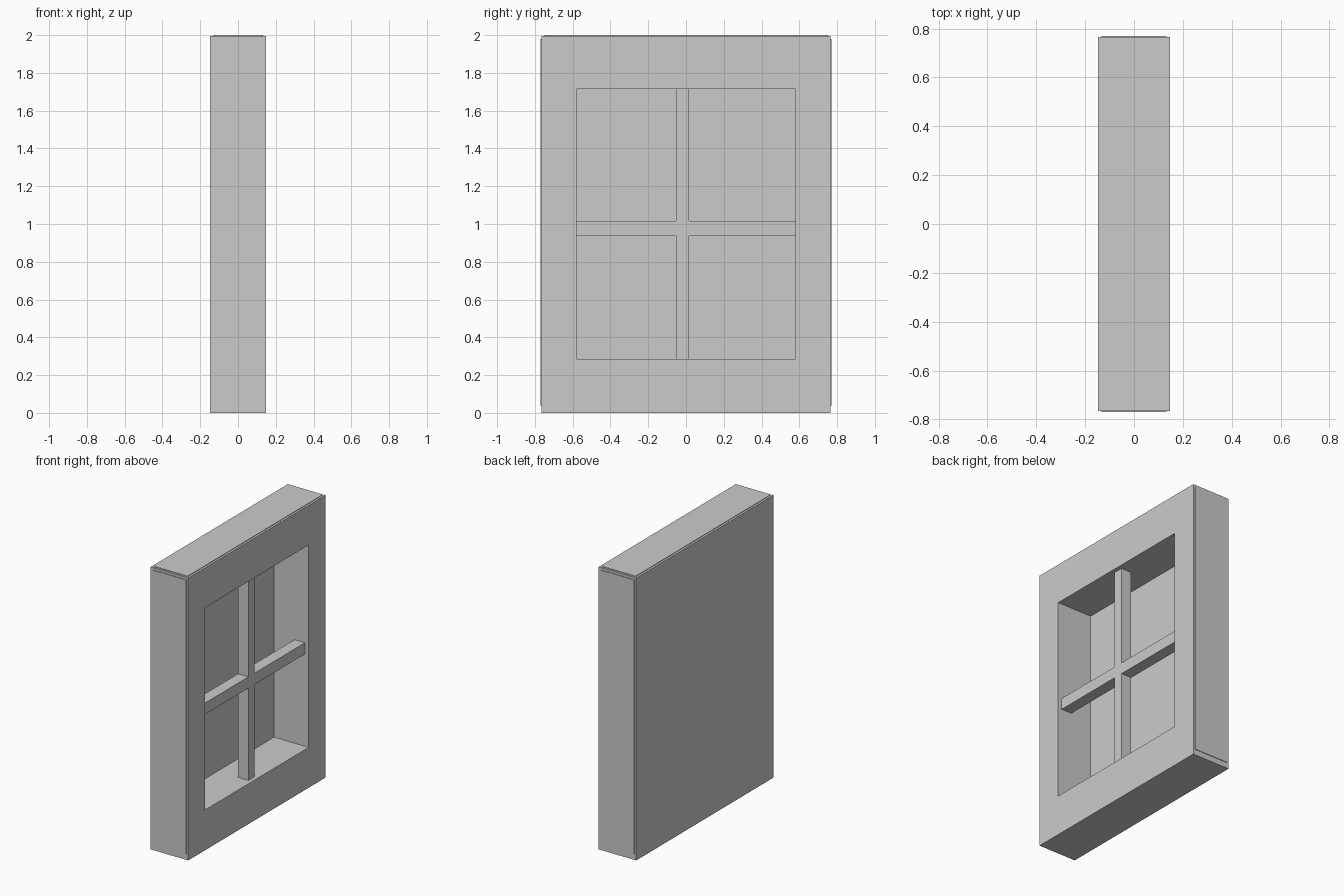
import bpy, bmesh

if "Cube" in bpy.data.objects:
    bpy.data.objects.remove(bpy.data.objects["Cube"])

DEPTH, HALF_W, TOP = 0.147, 0.77, 2.0      # half depth, half width, height
STEP = 0.004                               # thickness of the edge facings


def finish(name, bm):
    bmesh.ops.recalc_face_normals(bm, faces=bm.faces)
    mesh = bpy.data.meshes.new(name)
    bm.to_mesh(mesh)
    bm.free()
    obj = bpy.data.objects.new(name, mesh)
    bpy.context.collection.objects.link(obj)
    return obj


def box_mesh(lo, hi):
    bm = bmesh.new()
    bmesh.ops.create_cube(bm, size=1)
    for v in bm.verts:
        v.co = [hi[i] if v.co[i] > 0 else lo[i] for i in range(3)]
    return bm


# Window case: a box with a deep rectangular recess in its +x face
bm = box_mesh((-DEPTH, -HALF_W + STEP, 0), (DEPTH, HALF_W - STEP, TOP - STEP))
bm.normal_update()
front = max(bm.faces, key=lambda f: f.calc_center_median().x)
bmesh.ops.inset_individual(bm, faces=[front], thickness=0.1)
for v in front.verts:
    v.co.y = 0.58 if v.co.y > 0 else -0.58
    v.co.z = 1.715 if v.co.z > 1 else 0.285
floor = bmesh.ops.extrude_discrete_faces(bm, faces=[front])["faces"][0]
for v in floor.verts:
    v.co.x = -0.124
finish("window_case", bm)

# Cross-shaped glazing bars, set back slightly inside the opening
y0, y1, z0, z1 = -0.052, 0.016, 0.937, 1.017
yl, yr, zb, zt = -0.58, 0.58, 0.285, 1.715
profile = [(y0, zb), (y1, zb), (y1, z0), (yr, z0), (yr, z1), (y1, z1),
           (y1, zt), (y0, zt), (y0, z1), (yl, z1), (yl, z0), (y0, z0)]
bm = bmesh.new()
face = bm.faces.new([bm.verts.new((0.037, y, z)) for y, z in profile])
ext = bmesh.ops.extrude_face_region(bm, geom=[face])["geom"]
bmesh.ops.translate(bm, vec=(0.081, 0, 0),
                    verts=[g for g in ext if isinstance(g, bmesh.types.BMVert)])
finish("glazing_bars", bm)

# Thin raised facings on the top and both sides
inset = DEPTH - 0.015
finish("top_facing", box_mesh((-inset, -0.752, TOP - STEP), (inset, 0.752, TOP)))
for side, name in ((-1, "left_facing"), (1, "right_facing")):
    ys = sorted((side * (HALF_W - STEP), side * HALF_W))
    finish(name, box_mesh((-inset, ys[0], 0.04), (inset, ys[1], 1.98)))
